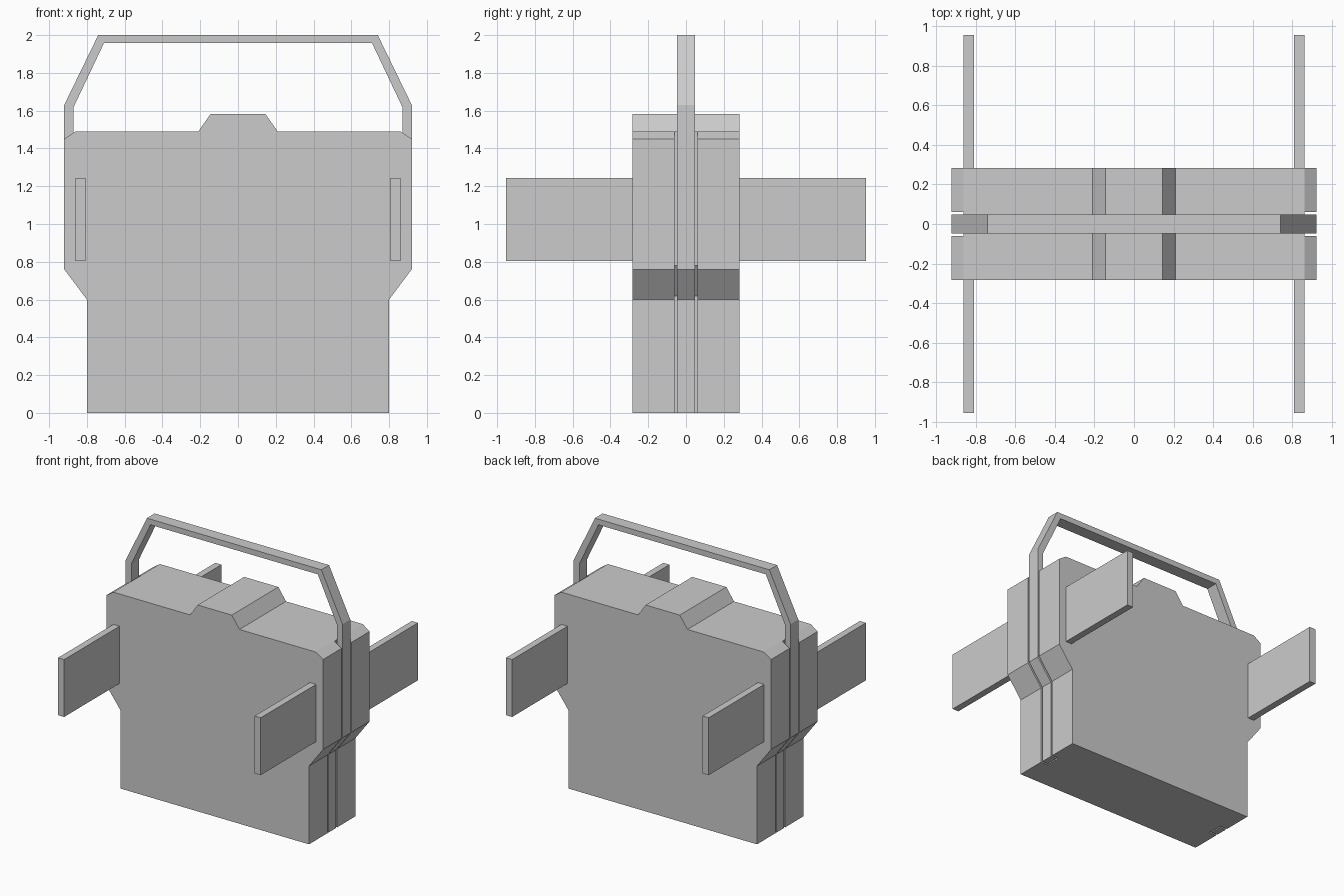
import bpy, bmesh

if "Cube" in bpy.data.objects:
    bpy.data.objects.remove(bpy.data.objects["Cube"])


def mirrored(half):
    """Right-hand profile, bottom to top, closed onto its mirror image."""
    return half + [(-x, z) for x, z in reversed(half)]


def extrude(name, profile, y0, y1):
    """Extrude an x/z profile between two y values."""
    bm = bmesh.new()
    face = bm.faces.new([bm.verts.new((x, y0, z)) for x, z in profile])
    new = bmesh.ops.extrude_face_region(bm, geom=[face])["geom"]
    verts = [g for g in new if isinstance(g, bmesh.types.BMVert)]
    bmesh.ops.translate(bm, verts=verts, vec=(0, y1 - y0, 0))
    bmesh.ops.recalc_face_normals(bm, faces=bm.faces)
    mesh = bpy.data.meshes.new(name)
    bm.to_mesh(mesh)
    bm.free()
    obj = bpy.data.objects.new(name, mesh)
    bpy.context.collection.objects.link(obj)
    return obj


# Main body with stepped sides and a raised hump on top
body = extrude("body", mirrored([
    (0.80, 0), (0.80, 0.60), (0.92, 0.76), (0.92, 1.45),
    (0.86, 1.49), (0.21, 1.49), (0.145, 1.583)]), -0.282, 0.282)

# Side channels that hold the carrying strap
for side in (-1, 1):
    channel = [(1.1, -0.1), (1.1, 1.7), (0.86, 1.7), (0.86, 0.78),
               (0.74, 0.62), (0.74, -0.1)]
    cutter = extrude("channel_cutter", [(side * x, z) for x, z in channel],
                     -0.06, 0.06)
    cutter.hide_render = True
    cutter.hide_set(True)
    cut = body.modifiers.new("side_channel", "BOOLEAN")
    cut.operation = "DIFFERENCE"
    cut.solver = "EXACT"
    cut.object = cutter

# Strap running up both sides and over the top as a handle
outer = mirrored([(0.80, 0), (0.80, 0.60), (0.92, 0.76), (0.92, 1.63), (0.74, 2.0)])
inner = mirrored([(0.75, 0), (0.75, 0.617), (0.872, 0.778), (0.872, 1.615), (0.71, 1.957)])
extrude("handle_strap", outer + inner[::-1], -0.047, 0.047)

# Four flat plates projecting from the front and back
for sx, side in ((-1, "left"), (1, "right")):
    plate = [(sx * x, z) for x, z in
             ((0.808, 0.803), (0.86, 0.803), (0.86, 1.243), (0.808, 1.243))]
    for sy, end in ((-1, "front"), (1, "back")):
        extrude(f"{end}_{side}_plate", plate, sy * 0.28, sy * 0.953)
